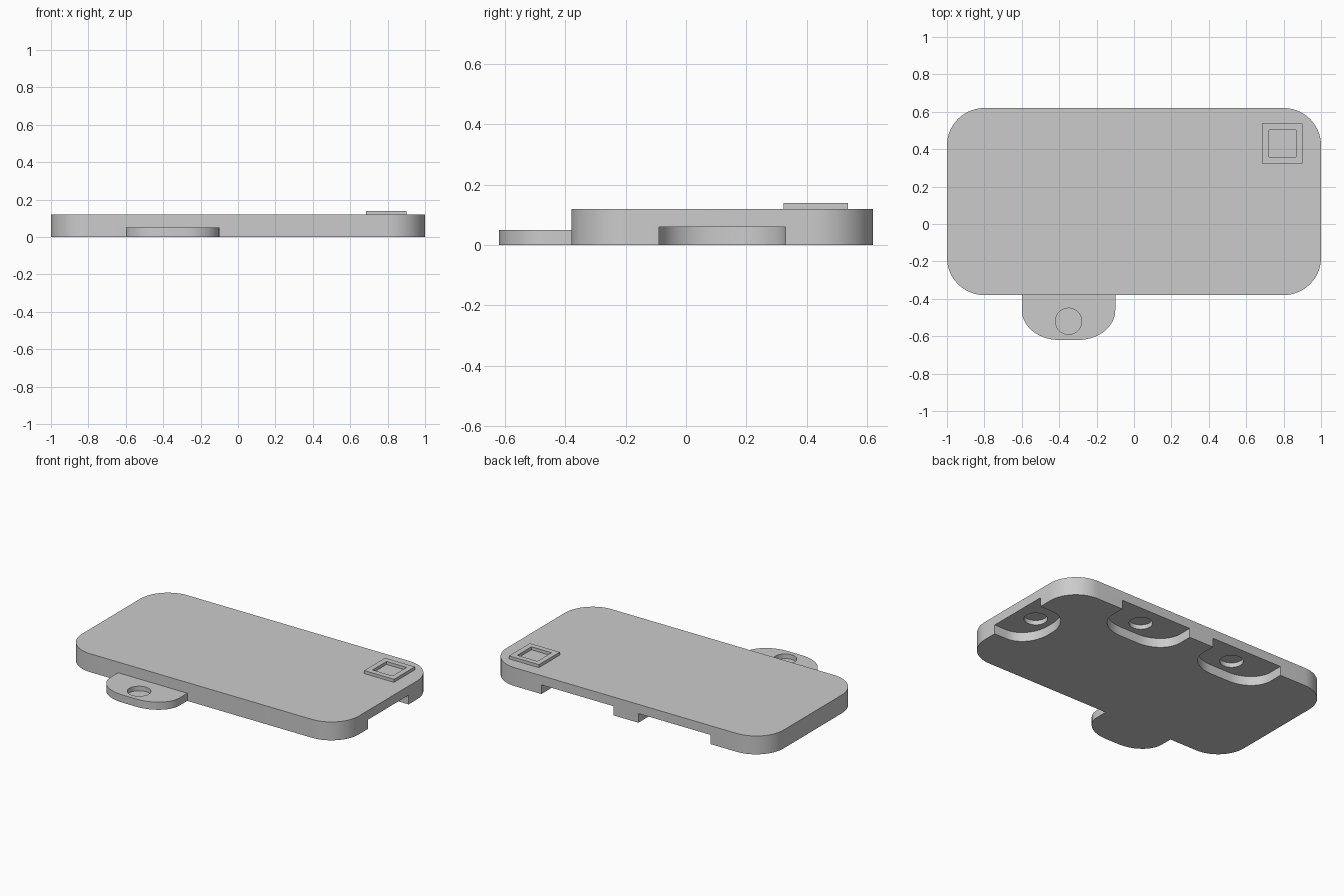
import bpy, bmesh
from math import sin, cos, pi, radians
from mathutils import Matrix

cube = bpy.data.objects.get("Cube")
if cube:
    bpy.data.objects.remove(cube)

grey = bpy.data.materials.new("light_grey")
grey.use_nodes = True
grey.diffuse_color = (0.6, 0.6, 0.6, 1)
grey.node_tree.nodes["Principled BSDF"].inputs["Base Color"].default_value = (0.6, 0.6, 0.6, 1)

STEPS = 14


def arc(cx, cy, rx, ry, start):
    """Quarter of an ellipse, counter-clockwise from the start angle."""
    return [(cx + rx * cos(start + pi / 2 * i / STEPS),
             cy + ry * sin(start + pi / 2 * i / STEPS)) for i in range(STEPS + 1)]


def rounded_rect(x0, x1, y0, y1, r):
    return (arc(x1 - r, y1 - r, r, r, 0) + arc(x0 + r, y1 - r, r, r, pi / 2)
            + arc(x0 + r, y0 + r, r, r, pi) + arc(x1 - r, y0 + r, r, r, 3 * pi / 2))


def tongue(half, depth, rx, ry, overlap):
    """Tongue pointing to -y, with its root on y = 0."""
    return ([(half, overlap), (-half, overlap)]
            + arc(rx - half, ry - depth, rx, ry, pi)
            + arc(half - rx, ry - depth, rx, ry, 3 * pi / 2))


def circle(r, n=48):
    return [(r * cos(2 * pi * i / n), r * sin(2 * pi * i / n)) for i in range(n)]


def rect(size):
    h = size / 2
    return [(h, h), (-h, h), (-h, -h), (h, -h)]


def prism(name, outline, z0, z1, x=0, y=0, turn=0):
    """Upright prism over a counter-clockwise outline."""
    bm = bmesh.new()
    face = bm.faces.new([bm.verts.new((px, py, z0)) for px, py in outline])
    top = bmesh.ops.extrude_face_region(bm, geom=[face])["geom"]
    bmesh.ops.translate(bm, vec=(0, 0, z1 - z0),
                        verts=[v for v in top if isinstance(v, bmesh.types.BMVert)])
    bmesh.ops.recalc_face_normals(bm, faces=bm.faces)
    bm.transform(Matrix.Translation((x, y, 0)) @ Matrix.Rotation(turn, 4, "Z"))
    mesh = bpy.data.meshes.new(name)
    bm.to_mesh(mesh)
    bm.free()
    obj = bpy.data.objects.new(name, mesh)
    mesh.materials.append(grey)
    bpy.context.collection.objects.link(obj)
    return obj


def apply_boolean(target, other, operation="DIFFERENCE"):
    mod = target.modifiers.new(other.name, "BOOLEAN")
    mod.operation = operation
    mod.solver = "EXACT"
    mod.object = other
    bpy.context.view_layer.objects.active = target
    bpy.ops.object.modifier_apply(modifier=mod.name)
    bpy.data.objects.remove(other)


# Main plate
FRONT, BACK = -0.38, 0.62
HOLE_R, HOLE_IN = 0.07, 0.14
plate = prism("plate", rounded_rect(-1, 1, FRONT, BACK, 0.2), 0, 0.12)

# Underside sockets: two in the back edge, one in the right edge
sockets = [(0.35, BACK, 0, 0.26), (-0.35, BACK, 0, 0.26), (1, 0.12, -pi / 2, 0.21)]
for x, y, turn, half in sockets:
    outline = tongue(half, 0.25, 0.19, 0.16, 0.05)
    apply_boolean(plate, prism("socket_cutter", outline, -0.05, 0.06, x, y, turn))
    hx = x + HOLE_IN * sin(turn)
    hy = y - HOLE_IN * cos(turn)
    apply_boolean(plate, prism("socket_hole_cutter", circle(HOLE_R), 0.03, 0.09, hx, hy))

# Front tab with a shallow round recess
tab = prism("front_tab", tongue(0.25, 0.24, 0.2, 0.16, 0.04), 0, 0.05, -0.35, FRONT)
apply_boolean(tab, prism("tab_hole_cutter", circle(HOLE_R), 0.02, 0.1, -0.35, FRONT - HOLE_IN))
apply_boolean(plate, tab, "UNION")
plate.name = "plate_with_tab"

# Raised square frame on the top corner
frame = prism("square_frame", rect(0.215), 0.12, 0.14, 0.793, 0.43)
apply_boolean(frame, prism("frame_cutter", rect(0.145), 0.1, 0.2, 0.793, 0.43))

# Smooth curved walls, sharp rims
for obj in (plate, frame):
    bpy.ops.object.select_all(action="DESELECT")
    obj.select_set(True)
    bpy.context.view_layer.objects.active = obj
    bpy.ops.object.shade_smooth_by_angle(angle=radians(30))
